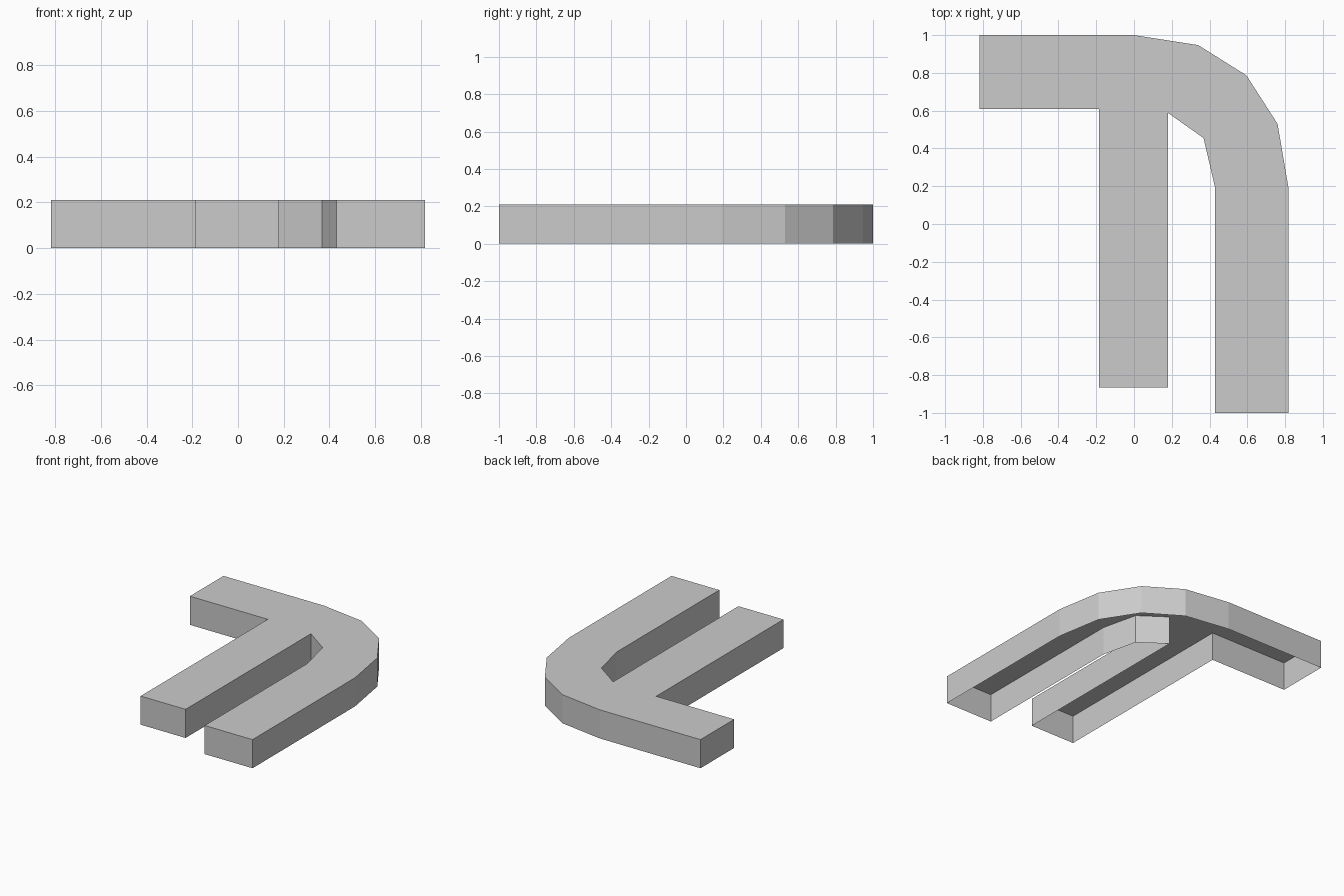
import bpy
import bmesh

HEIGHT = 0.21

cube = bpy.data.objects.get("Cube")
if cube:
    bpy.data.objects.remove(cube, do_unlink=True)

# Single grey material
grey = bpy.data.materials.new("light_grey")
grey.use_nodes = True
colour = (0.6, 0.6, 0.6, 1)
grey.diffuse_color = colour
grey.node_tree.nodes["Principled BSDF"].inputs["Base Color"].default_value = colour

# Plan outline, counter-clockwise: side arm, middle leg, inner bend, long leg, outer bend
side_arm = [(-0.818, 1), (-0.818, 0.61), (-0.185, 0.61)]
middle_leg = [(-0.185, -0.865), (0.18, -0.865)]
inner_bend = [(0.18, 0.588), (0.368, 0.455), (0.43, 0.19)]
long_leg = [(0.43, -1), (0.818, -1)]
outer_bend = [(0.818, 0.19), (0.76, 0.53), (0.595, 0.787), (0.34, 0.947), (0, 1)]
outline = side_arm + middle_leg + inner_bend + long_leg + outer_bend

# Flat top with walls hanging down, open underneath
bm = bmesh.new()
top = [bm.verts.new((x, y, HEIGHT)) for x, y in outline]
bottom = [bm.verts.new((x, y, 0)) for x, y in outline]
bm.faces.new(top)
for i in range(len(outline)):
    j = (i + 1) % len(outline)
    bm.faces.new((bottom[i], bottom[j], top[j], top[i]))

mesh = bpy.data.meshes.new("branching_channel")
bm.to_mesh(mesh)
bm.free()
mesh.materials.append(grey)
channel = bpy.data.objects.new("branching_channel", mesh)
bpy.context.scene.collection.objects.link(channel)
